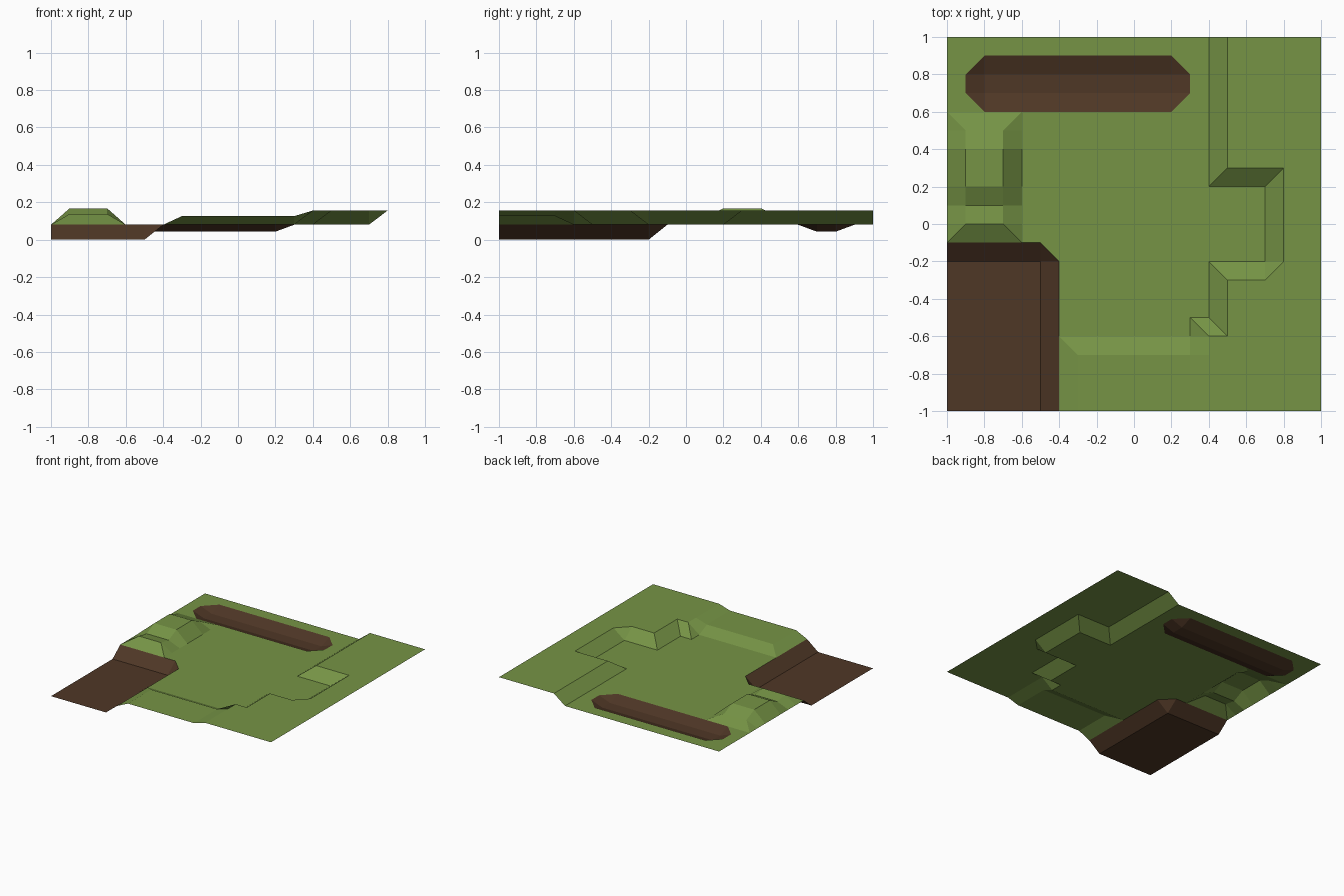
import bpy, bmesh

if "Cube" in bpy.data.objects:
    bpy.data.objects.remove(bpy.data.objects["Cube"])

N, S = 20, 0.1
BASE, SHELF, PLATEAU, TRENCH, PIT = 0.08, 0.126, 0.156, 0.043, 0.0
# ridge height of the mound at each y grid row (in tenths)
MOUND = {5: 0.122, 4: 0.168, 3: 0.168, 2: 0.168, 1: 0.12, 0: 0.138}


def material(name, rgb):
    m = bpy.data.materials.new(name)
    m.diffuse_color = (*rgb, 1)
    m.use_nodes = True
    m.node_tree.nodes["Principled BSDF"].inputs["Base Color"].default_value = m.diffuse_color
    return m


def height(i, j):
    """Terrain height at grid point (i, j), both in tenths of a unit."""
    # sunken pit, front left
    if i <= -5 and j <= -2:
        return PIT
    # long trench at the back
    if -8 <= i <= 2 and 7 <= j <= 8:
        return TRENCH
    # mound on the left edge
    if -9 <= i <= -7 and j in MOUND:
        return MOUND[j]
    # plateau on the right, with a notch
    edge = 4 if j <= -6 else 8 if -2 <= j <= 2 else 5
    if i >= edge:
        return PLATEAU
    # low shelf along the front
    if i >= -3 and j <= -7:
        return SHELF
    return BASE


def add_cell(bm, v, i, j):
    """One grid cell: a quad, or two triangles where one corner differs."""
    q = [v[i, j], v[i + 1, j], v[i + 1, j + 1], v[i, j + 1]]
    z = [p.co.z for p in q]
    odd = [k for k in range(4) if sum(abs(z[k] - h) < 1e-4 for h in z) == 1]
    if len(odd) != 1:
        bm.faces.new(q)
        return
    k = odd[0]
    if z[k] < BASE - 0.01 or (i, j) == (7, -3):
        k += 1                      # cut the odd corner off
    q = q[k % 4:] + q[:k % 4]
    bm.faces.new(q[:3])
    bm.faces.new([q[0], q[2], q[3]])


# stepped terrain sheet
bm = bmesh.new()
H = N // 2
v = {(i, j): bm.verts.new((i * S, j * S, height(i, j)))
     for i in range(-H, H + 1) for j in range(-H, H + 1)}
for i in range(-H, H):
    for j in range(-H, H):
        add_cell(bm, v, i, j)
# bare soil wherever the ground is dug below grass level
for f in bm.faces:
    f.material_index = int(min(p.co.z for p in f.verts) < BASE - 0.01)
    f.smooth = False
mesh = bpy.data.meshes.new("terrain")
bm.to_mesh(mesh)
bm.free()
mesh.materials.append(material("grass green", (0.18, 0.295, 0.06)))
mesh.materials.append(material("soil brown", (0.078, 0.038, 0.019)))
bpy.context.collection.objects.link(bpy.data.objects.new("terrain", mesh))
